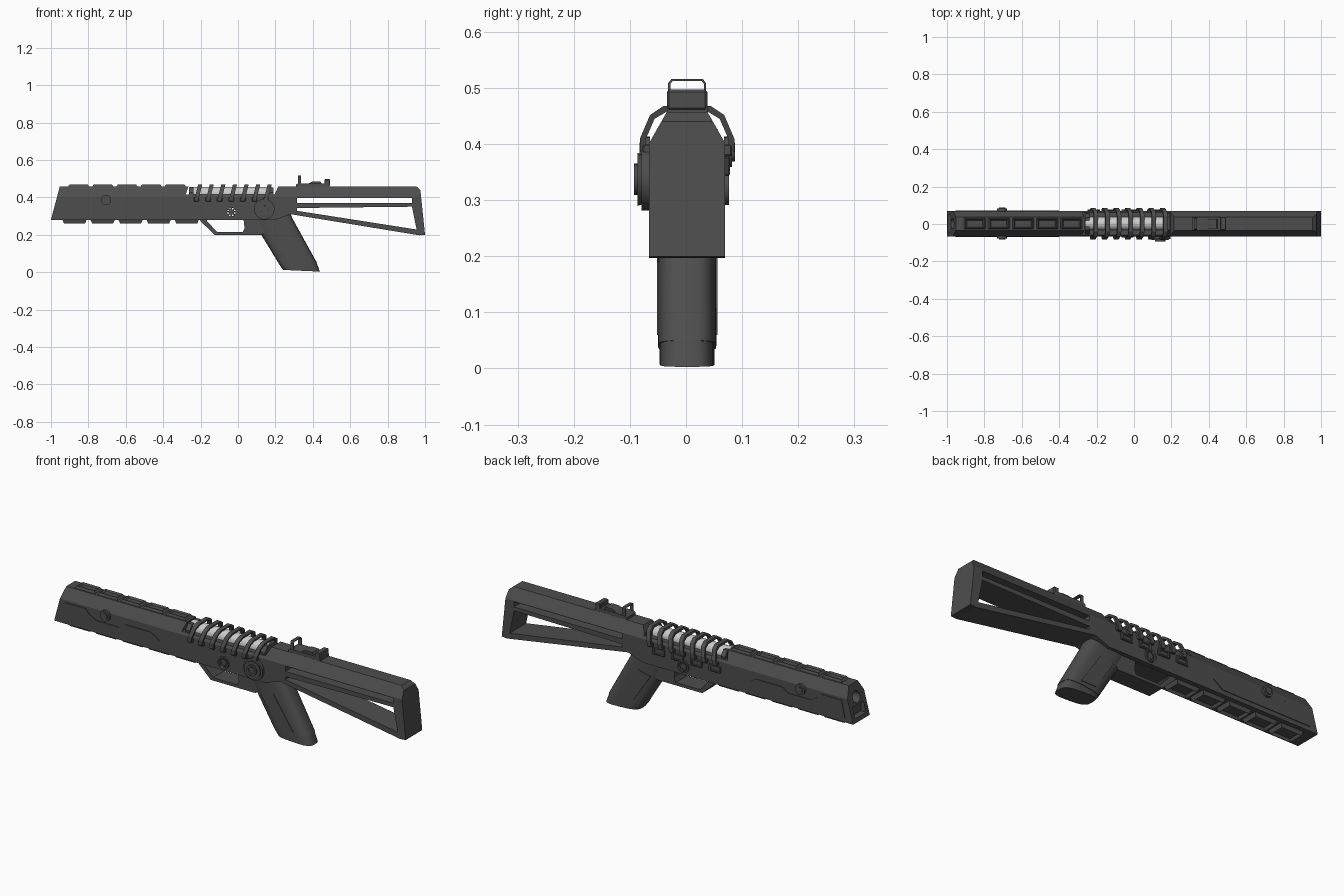
import bpy, bmesh, math
from mathutils import Vector, Matrix

if "Cube" in bpy.data.objects:
    bpy.data.objects.remove(bpy.data.objects["Cube"])

YC = 0.002  # body centre line


def mat(name, v):
    m = bpy.data.materials.new(name)
    m.diffuse_color = (v, v, v, 1)
    m.use_nodes = True
    m.node_tree.nodes["Principled BSDF"].inputs["Base Color"].default_value = m.diffuse_color
    return m


DARK, LIGHT = mat("dark_grey", 0.075), mat("pale_grey", 0.75)


def finish(bm, name, m=DARK, smooth=False):
    bmesh.ops.recalc_face_normals(bm, faces=bm.faces)
    me = bpy.data.meshes.new(name)
    bm.to_mesh(me)
    bm.free()
    me.materials.append(m)
    o = bpy.data.objects.new(name, me)
    bpy.context.collection.objects.link(o)
    bpy.ops.object.select_all(action='DESELECT')
    o.select_set(True)
    bpy.context.view_layer.objects.active = o
    if smooth:
        bpy.ops.object.shade_smooth_by_angle(angle=math.radians(35))
    return o


def prism(name, pts, a, b, axis='y', lean=0.0, bevel=0.0):
    """Extrude an outline: (x,z) along y, or (y,z) along x."""
    bm = bmesh.new()
    ends = []
    for d in (a, b):
        ends.append([bm.verts.new((p, d + YC, z) if axis == 'y' else
                                  (d + lean * (z - .39), p + YC, z)) for p, z in pts])
    bm.faces.new(ends[0])
    bm.faces.new(ends[1][::-1])
    n = len(pts)
    for i in range(n):
        j = (i + 1) % n
        bm.faces.new((ends[0][i], ends[0][j], ends[1][j], ends[1][i]))
    if bevel:
        bmesh.ops.bevel(bm, geom=bm.edges[:], offset=bevel, segments=1, affect='EDGES')
    return finish(bm, name)


def box(name, x0, x1, y0, y1, z0, z1, bevel=0.0):
    return prism(name, [(x0, z0), (x1, z0), (x1, z1), (x0, z1)], y0, y1, bevel=bevel)


def cyl(name, c, r, depth, axis='y', r2=None, seg=32, m=DARK):
    bm = bmesh.new()
    rot = Matrix.Rotation(math.pi / 2, 4, 'X' if axis == 'y' else 'Y')
    bmesh.ops.create_cone(bm, cap_ends=True, segments=seg, radius1=r,
                          radius2=r if r2 is None else r2, depth=depth,
                          matrix=Matrix.Translation((c[0], c[1] + YC, c[2])) @ rot)
    return finish(bm, name, m, True)


def boolean(o, cutter, op='DIFFERENCE'):
    md = o.modifiers.new("cut", 'BOOLEAN')
    md.object, md.operation, md.solver = cutter, op, 'EXACT'
    bpy.context.view_layer.objects.active = o
    bpy.ops.object.modifier_apply(modifier=md.name)
    bpy.data.objects.remove(cutter)


def mirrored(half):
    return half + [(-y, z) for y, z in reversed(half)]


# Main body: side outline intersected with a chamfered cross-section
body = prism("body", [(-1, .28), (-.953, .457), (-.265, .457), (-.28, .415), (.195, .415),
                      (.215, .457), (.955, .457), (.975, .44), (1, .2), (.97, .197),
                      (.28, .31), (.2, .28)], -.0675, .0675)
section = prism("section", mirrored([(.0675, .15), (.0675, .402), (.036, .4575)]), -1.1, 1.1, 'x')
boolean(body, section, 'INTERSECT')
# Stock openings
boolean(body, box("slot", .315, .93, -.2, .2, .37, .397))
boolean(body, prism("gap", [(.315, .328), (.315, .343), (.93, .35), (.955, .228)], -.2, .2))
# Muzzle bore, cross bolt hole, bolt port
boolean(body, cyl("bore", (-.98, 0, .39), .028, .2, 'x'))
boolean(body, box("muzzle_recess", -1.05, -.965, -.045, .045, .3, .355))
boolean(body, cyl("bolt_hole", (-.035, 0, .322), .024, .4))

# Cross bolt: core, rings and spokes
cyl("cross_bolt_core", (-.035, 0, .322), .015, .136, seg=16)
for k in range(8):
    a = k * math.pi / 4
    o = box("cross_bolt_tooth", -.004, .004, -.0675, .0675, .012, .026)
    o.data.transform(Matrix.Translation((-.035, 0, .322)) @ Matrix.Rotation(a, 4, 'Y'))
for s in (-1, 1):
    ring = cyl("cross_bolt_ring", (-.035, s * .07, .322), .031, .01)
    boolean(ring, cyl("ring_hole", (-.035, s * .07, .322), .023, .05))

# Pivot dial on the front side
cyl("pivot_dial_base", (.14, -.073, .337), .055, .016)
cyl("pivot_dial", (.14, -.082, .337), .043, .012, r2=.047)
dial_rim = cyl("pivot_dial_rim", (.14, -.09, .337), .028, .01)
boolean(dial_rim, cyl("dial_hole", (.14, -.095, .337), .018, .012))

# Forend side panels and knobs
panel = [(-.955, .302), (-.45, .302), (-.4, .338), (-.45, .368), (-.6, .368), (-.63, .345),
         (-.76, .345), (-.8, .368), (-.82, .39), (-.935, .39)]
for s in (-1, 1):
    lo, hi = sorted((s * .066, s * .071))
    prism("forend_panel", panel, lo, hi)
    cyl("forend_knob", (-.705, s * .073, .386), .027, .014)
    cyl("forend_knob_cap", (-.705, s * .08, .386), .017, .01)


# Rail pads: tapered blocks with a sunken middle
def pad(name, x0, x1, z0, z1, hw):
    bm = bmesh.new()
    bmesh.ops.create_cube(bm, size=1)
    for v in bm.verts:
        outer = v.co.z > 0
        t = .01 if outer else 0
        v.co = Vector(((x0 + t) if v.co.x < 0 else (x1 - t),
                       YC + math.copysign(hw - t * .6, v.co.y), z1 if outer else z0))
    top = [f for f in bm.faces if all(abs(v.co.z - z1) < 1e-5 for v in f.verts)]
    bmesh.ops.inset_region(bm, faces=top, thickness=.009)
    for v in top[0].verts:
        v.co.z += (z0 - z1) * .6
    finish(bm, name)


for i in range(5):
    pad("top_pad", -.91 + i * .129, -.793 + i * .129, .455, .469, .03)
    pad("bottom_pad", -.94 + i * .15, -.808 + i * .15, .283, .26, .045)

# Pale inner tube with bent ribs wrapped around it
cyl("inner_tube", (-.04, 0, .42), .035, .44, 'x', m=LIGHT)
half = [(.062, .385), (.084, .385), (.084, .41), (.066, .452), (.042, .468)]
inner = [(.036, .458), (.058, .445), (.074, .408), (.074, .395), (.062, .395)]
for i in range(7):
    x = -.222 + i * .062
    prism("rib_arch", mirrored(half[1:]) + [(-y, z) for y, z in inner[3:2:-1]]
          + [(-y, z) for y, z in inner[2::-1]] + inner[:4], x - .011, x + .011, 'x', lean=.25)
    for s in (-1, 1):
        lo, hi = sorted((s * .06, s * .08))
        box("rib_foot", x - .014, x + .014, lo, hi, .378, .4, .003)
# Collars at both ends of the tube
for x in (-.25, .178):
    prism("tube_collar", mirrored([(.055, .41), (.055, .425), (.034, .452)]),
          x - .012, x + .012, 'x')

# Vent blocks on the back side
for i in range(4):
    x = -.215 + i * .106
    vent = box("vent_block", x - .034, x + .034, .066, .076, .343, .378, .003)
    boolean(vent, box("vent_hole", x - .022, x + .022, .071, .09, .352, .369))

# Trigger guard
guard = prism("trigger_guard", [(-.205, .285), (-.2, .272), (-.125, .2), (.13, .2), (.2, .285)],
              -.045, .045)
boolean(guard, prism("guard_hole", [(-.165, .272), (-.112, .215), (.025, .215), (.035, .235),
                                    (.03, .279), (-.165, .279)], -.2, .2))


# Grip: rounded section swept along a slant
def loft(name, levels, n=24):
    bm = bmesh.new()
    rings = []
    for x0, z0, x1, z1, w in levels:
        ring = []
        for k in range(n):
            a = 2 * math.pi * k / n
            c, s = math.cos(a), math.sin(a)
            c = math.copysign(abs(c) ** .6, c)
            s = math.copysign(abs(s) ** .6, s)
            t = (1 + c) / 2
            ring.append(bm.verts.new((x0 + (x1 - x0) * t, YC + w * s, z0 + (z1 - z0) * t)))
        rings.append(ring)
    for a, b in zip(rings, rings[1:]):
        for k in range(n):
            bm.faces.new((a[k], a[(k + 1) % n], b[(k + 1) % n], b[k]))
    bm.faces.new(rings[0])
    bm.faces.new(rings[-1])
    return finish(bm, name, smooth=True)


loft("grip", [(.08, .28, .27, .335, .052), (.115, .215, .295, .28, .052),
              (.228, .03, .422, .05, .052)])
loft("grip_base", [(.228, .03, .42, .05, .049), (.242, .012, .438, .003, .049)])
for s in (-1, 1):  # grip side panels
    lo, hi = sorted((s * .045, s * .054))
    prism("grip_panel", [(.165, .21), (.235, .23), (.35, .06), (.265, .06)], lo, hi)

# Rear sight: base, rear block and wire loop
prism("sight_base", [(.31, .455), (.49, .455), (.49, .468), (.478, .475), (.322, .475), (.31, .468)],
      -.036, .036)
prism("sight_wedge", [(.37, .47), (.45, .47), (.44, .485), (.4, .485)], -.026, .026)
box("sight_block", .462, .492, -.036, .036, .46, .497, .004)
loop = mirrored([(.034, .46), (.034, .508), (.028, .516)])
hole = mirrored([(.03, .45), (.03, .507), (.026, .512)])
frame = prism("sight_loop", loop, .32, .338, 'x')
boolean(frame, prism("loop_hole", hole, .2, .4, 'x'))
